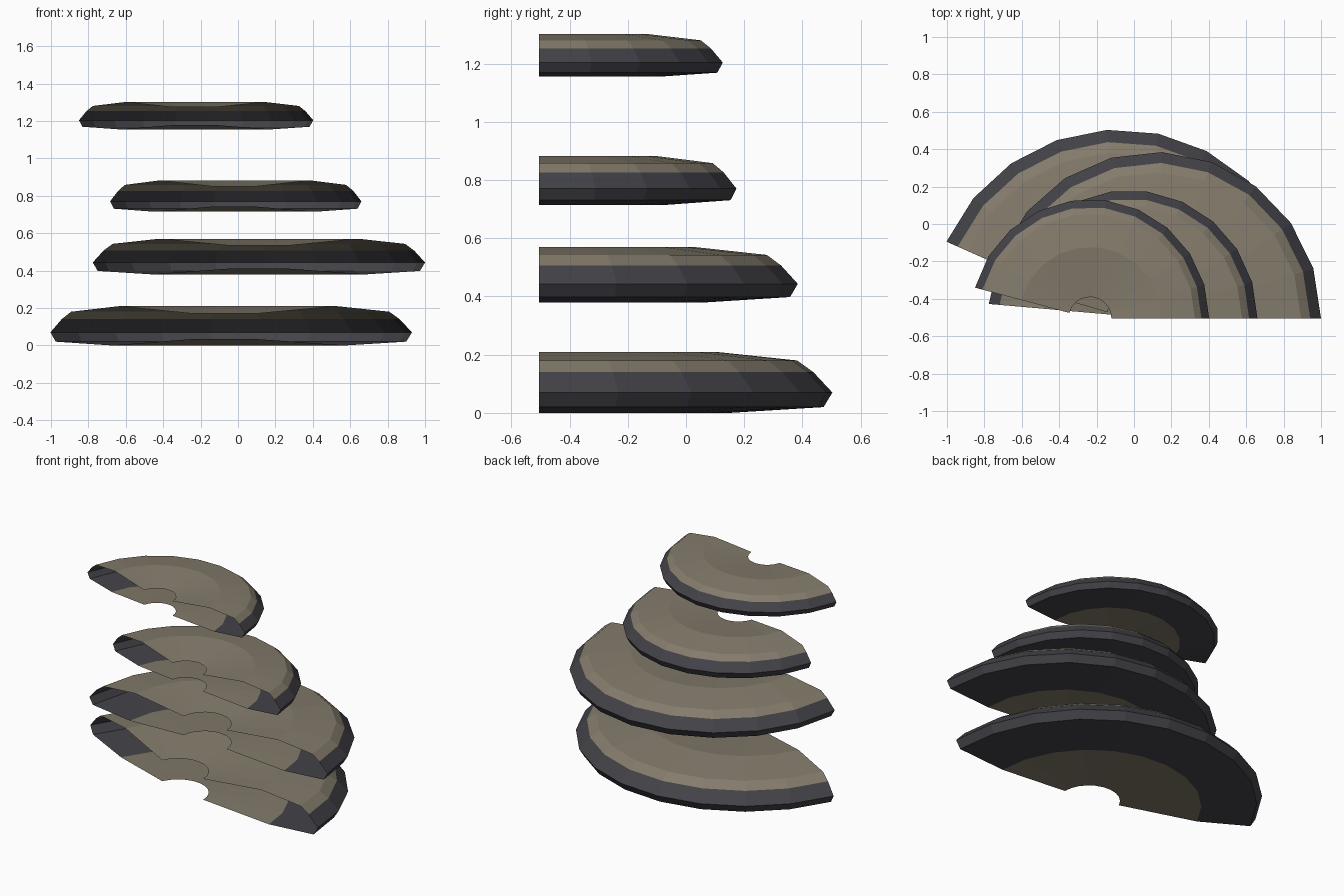
import bpy, bmesh, math

if "Cube" in bpy.data.objects:
    bpy.data.objects.remove(bpy.data.objects["Cube"])


def make_material(name, rgb):
    m = bpy.data.materials.new(name)
    m.diffuse_color = (*rgb, 1)
    m.use_nodes = True
    m.node_tree.nodes["Principled BSDF"].inputs["Base Color"].default_value = m.diffuse_color
    return m


TAN = make_material("tan_cap", (0.23, 0.20, 0.15))
DARK = make_material("dark_rim", (0.055, 0.055, 0.065))

# Cross-section from upper hole edge round the rim to lower hole edge:
# (fraction of radius, fraction of thickness)
PROFILE = [(0.18, 0.81), (0.60, 1.0), (0.88, 0.857), (0.935, 0.667),
           (1.0, 0.333), (0.97, 0.095), (0.65, 0.0), (0.18, 0.16)]
BAND_MATERIAL = [0, 0, 0, 1, 1, 1, 0]
SEGMENTS = 10


def shelf(name, cx, radius, z, thick, sweep):
    """Open-ended fan-shaped shelf: the profile swept about a vertical axis."""
    bm = bmesh.new()
    rings = []
    for i in range(SEGMENTS + 1):
        a = math.radians(sweep) * i / SEGMENTS
        rings.append([bm.verts.new((cx + radius * r * math.cos(a),
                                    -0.505 + radius * r * math.sin(a),
                                    z + thick * h)) for r, h in PROFILE])
    for a, b in zip(rings, rings[1:]):
        for k, mat in enumerate(BAND_MATERIAL):
            f = bm.faces.new((a[k], a[k + 1], b[k + 1], b[k]))
            f.material_index = mat
    me = bpy.data.meshes.new(name)
    bm.to_mesh(me)
    bm.free()
    me.materials.append(TAN)
    me.materials.append(DARK)
    ob = bpy.data.objects.new(name, me)
    bpy.context.collection.objects.link(ob)


# Four stacked shelves, shrinking upward
shelf("bottom_shelf", -0.08, 1.01, 0.0, 0.21, 156)
shelf("lower_middle_shelf", 0.11, 0.89, 0.38, 0.19, 175)
shelf("upper_middle_shelf", -0.025, 0.685, 0.715, 0.167, 164)
shelf("top_shelf", -0.235, 0.637, 1.155, 0.146, 165)
